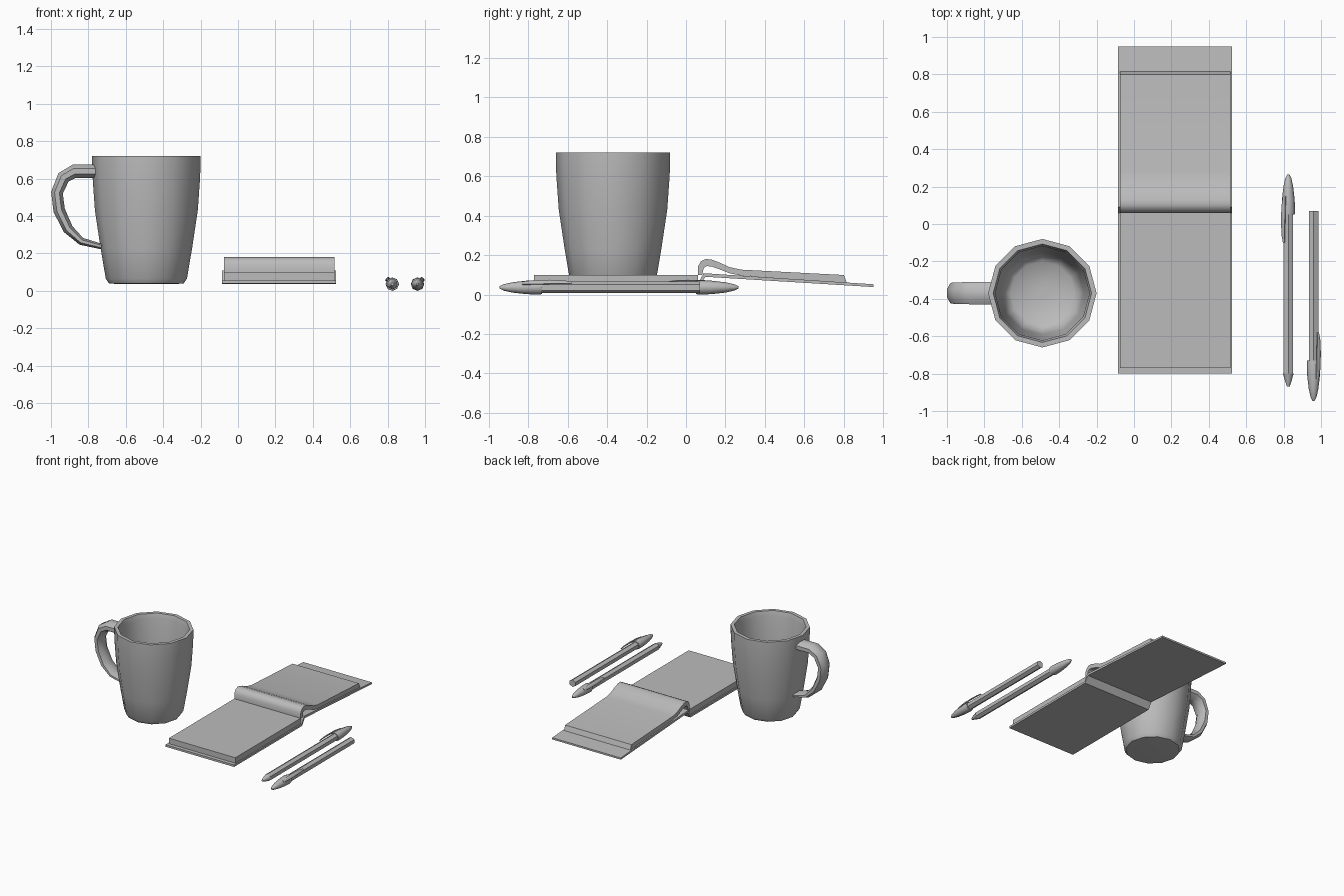
import bpy, bmesh, math
from mathutils import Matrix, Vector

if "Cube" in bpy.data.objects:
    bpy.data.objects.remove(bpy.data.objects["Cube"], do_unlink=True)

grey = bpy.data.materials.new("plain_grey")
grey.use_nodes = True
grey.diffuse_color = (0.5, 0.5, 0.5, 1)
grey.node_tree.nodes["Principled BSDF"].inputs["Base Color"].default_value = (0.5, 0.5, 0.5, 1)


def finish(name, bm, matrix=Matrix()):
    bm.transform(matrix)
    bmesh.ops.recalc_face_normals(bm, faces=bm.faces)
    mesh = bpy.data.meshes.new(name)
    bm.to_mesh(mesh)
    bm.free()
    mesh.materials.append(grey)
    ob = bpy.data.objects.new(name, mesh)
    bpy.context.collection.objects.link(ob)
    bpy.ops.object.select_all(action='DESELECT')
    ob.select_set(True)
    bpy.context.view_layer.objects.active = ob
    bpy.ops.object.shade_smooth_by_angle(angle=math.radians(50))
    return ob


def skin(name, rings, matrix):
    """Join rings of points into a closed tube with capped ends."""
    bm = bmesh.new()
    loops = [[bm.verts.new(p) for p in ring] for ring in rings]
    n = len(loops[0])
    for a, b in zip(loops, loops[1:]):
        for i in range(n):
            j = (i + 1) % n
            bm.faces.new((a[i], a[j], b[j], b[i]))
    bm.faces.new(loops[0])
    bm.faces.new(loops[-1])
    return finish(name, bm, matrix)


def lathe(name, profile, sides, matrix, phase=0.0):
    """Turn (radius, height) points round the local z axis."""
    angles = [phase + math.tau * i / sides for i in range(sides)]
    return skin(name, [[(r * math.cos(a), r * math.sin(a), z) for a in angles]
                       for r, z in profile], matrix)


def sweep(name, path, matrix, sides=8):
    """Sweep an oval along (x, z, half thickness, half width) points."""
    rings = []
    for i, (x, z, t, w) in enumerate(path):
        p, q = path[max(i - 1, 0)], path[min(i + 1, len(path) - 1)]
        d = Vector((q[0] - p[0], q[1] - p[1])).normalized()
        ring = []
        for k in range(sides):
            a = math.tau * (k + 0.5) / sides
            s = t * math.cos(a)
            ring.append((x - d.y * s, w * math.sin(a), z + d.x * s))
        rings.append(ring)
    return skin(name, rings, matrix)


def slab(name, outline, x0, x1):
    """Extrude a (y, z) outline from x0 to x1."""
    return skin(name, [[(x, y, z) for y, z in outline] for x in (x0, x1)], Matrix())


# Mug: outer wall, rim, inner wall and floor in one turned profile
mug_place = Matrix.Translation((-0.49, -0.37, 0))
lathe("mug_body", [(0.16, 0.037), (0.2, 0.04), (0.217, 0.065), (0.245, 0.23),
                   (0.275, 0.43), (0.287, 0.6), (0.29, 0.68), (0.29, 0.72),
                   (0.263, 0.72), (0.252, 0.68), (0.245, 0.43), (0.222, 0.23),
                   (0.205, 0.12), (0.17, 0.09), (0.03, 0.085)], 12, mug_place)
sweep("mug_handle", [(-0.26, 0.64, 0.04, 0.064), (-0.385, 0.64, 0.04, 0.064),
                     (-0.443, 0.607, 0.038, 0.063), (-0.478, 0.525, 0.034, 0.06),
                     (-0.466, 0.43, 0.034, 0.06), (-0.418, 0.33, 0.03, 0.06),
                     (-0.348, 0.265, 0.022, 0.06), (-0.24, 0.237, 0.016, 0.058)], mug_place)

# Notebook: one bent cover with a raised spine
slab("notebook_cover", [(-0.8, 0.04), (0.065, 0.04), (0.098, 0.09), (0.95, 0.038),
                        (0.95, 0.052), (0.09, 0.108), (0.06, 0.056), (-0.8, 0.056)],
     -0.085, 0.525)
slab("front_pages", [(-0.77, 0.056), (0.062, 0.056), (0.062, 0.1), (-0.77, 0.1)],
     -0.075, 0.515)

# Turned pages arch away from the spine, then rest on the back cover
arch_top = [(0.06, 0.1), (0.06, 0.14), (0.075, 0.168), (0.1, 0.18), (0.13, 0.177),
            (0.17, 0.162), (0.22, 0.139), (0.28, 0.126), (0.8, 0.099), (0.815, 0.06)]
arch_under = [(0.28, 0.096), (0.22, 0.108), (0.17, 0.128), (0.13, 0.142),
              (0.105, 0.144), (0.09, 0.135), (0.082, 0.1)]
slab("turned_pages", arch_top + arch_under, -0.075, 0.515)


def pen(prefix, x, y, turn, roll, length, cap_profile, tip):
    """Six-sided pen pointing away from the cap; y is the cap seam."""
    place = Matrix.Translation((x, y, 0.036)) @ Matrix.Rotation(turn, 4, 'X')
    barrel = [(0.029, 0.02), (0.029, -length)]
    lathe(prefix + "_barrel", barrel, 6, place, math.radians(30))
    if tip:
        lathe(prefix + "_tip", [(0.028, -length), (0.019, -length - 0.035),
                                (0.008, -length - 0.068)], 8, place)
    lathe(prefix + "_cap", cap_profile, 8, place)
    sweep(prefix + "_clip", [(0.03, 0.1, 0.006, 0.01), (0.036, 0.04, 0.007, 0.015),
                             (0.039, -0.04, 0.006, 0.015), (0.038, -0.11, 0.005, 0.012),
                             (0.034, -0.15, 0.004, 0.006)],
          place @ Matrix.Rotation(math.radians(roll), 4, 'Z'))


# Two pens lying in opposite directions
cap = [(0.034, 0), (0.036, 0.02), (0.034, 0.08), (0.026, 0.15),
       (0.016, 0.195), (0.006, 0.215)]
pen("left_pen", 0.825, 0.05, -math.pi / 2, -135, 0.85, cap, True)
pen("right_pen", 0.96, -0.73, math.pi / 2, 45, 0.8, cap, False)
